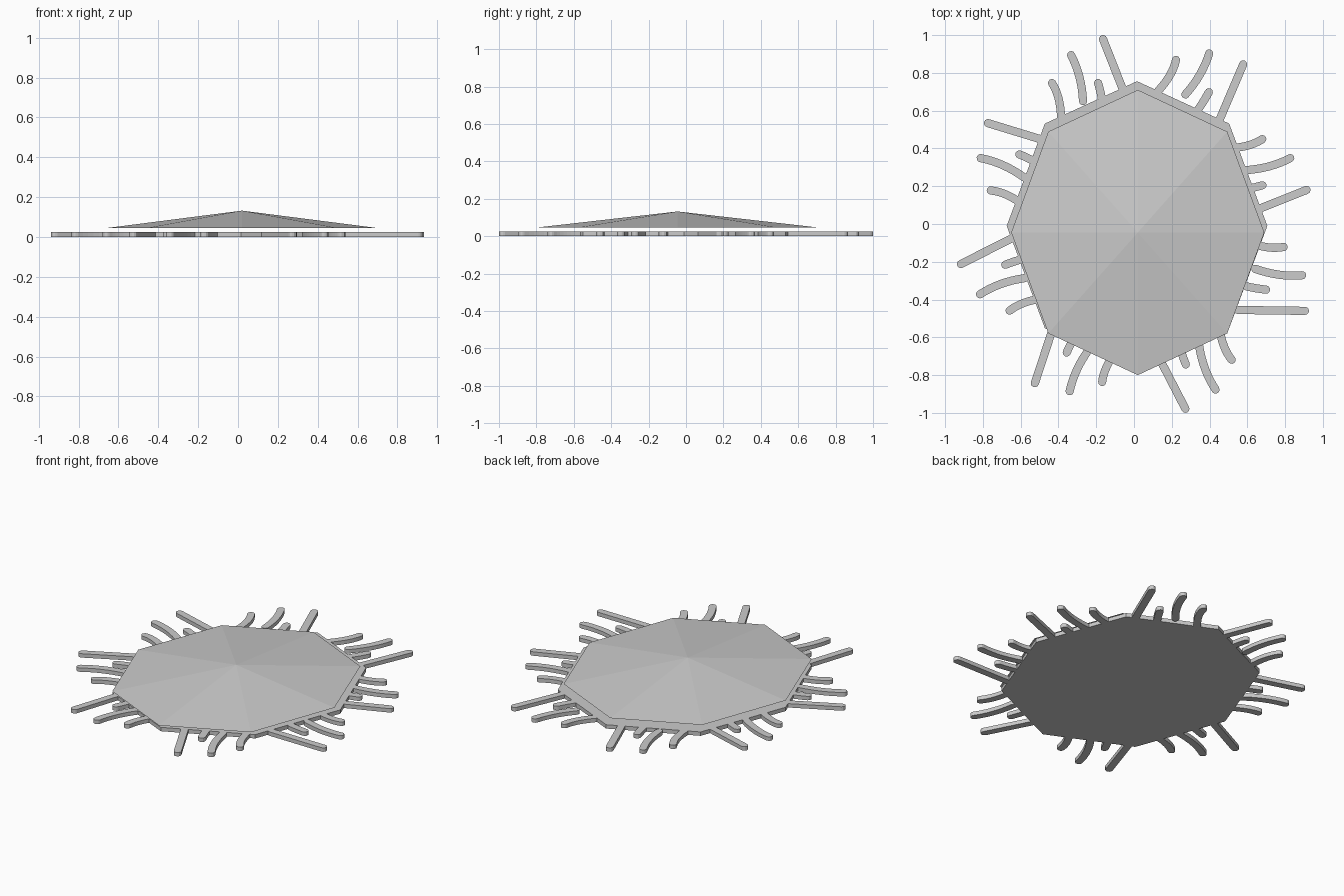
import bpy, bmesh, math
from mathutils import Vector, Matrix

if "Cube" in bpy.data.objects:
    bpy.data.objects.remove(bpy.data.objects["Cube"])

THICK = 0.024   # plate and leg thickness
RAD = 0.0215    # half width of a leg


def finish(name, bm):
    bmesh.ops.recalc_face_normals(bm, faces=bm.faces)
    me = bpy.data.meshes.new(name)
    bm.to_mesh(me)
    bm.free()
    ob = bpy.data.objects.new(name, me)
    bpy.context.collection.objects.link(ob)
    return ob


def octagon_cone(name, center, rx, ry, z0, z1, top):
    """Eight-sided prism (top=1) or pyramid (top=0), stretched to an oval."""
    bm = bmesh.new()
    bmesh.ops.create_cone(bm, cap_ends=True, segments=8, radius1=1, radius2=top, depth=1)
    m = Matrix.Translation((*center, (z0 + z1) / 2)) @ Matrix.Diagonal((rx, ry, z1 - z0, 1))
    bm.transform(m)
    return finish(name, bm)


def leg(name, tip, mid, root):
    """Flat strip with rounded ends along a curve through three points."""
    ctrl = 2 * mid - (tip + root) / 2
    n = 8
    left, right = [], []
    for i in range(n + 1):
        t = i / n
        p = tip * (1 - t) ** 2 + ctrl * 2 * t * (1 - t) + root * t * t
        d = ((ctrl - tip) * (1 - t) + (root - ctrl) * t).normalized()
        side = Vector((-d.y, d.x)) * RAD
        left.append(p + side)
        right.append(p - side)

    def cap(c, start):
        # half circle running clockwise from the start point
        return [c + Matrix.Rotation(-math.pi * k / 6, 2) @ (start - c) for k in range(1, 6)]

    outline = left + cap(root, left[-1]) + right[::-1] + cap(tip, right[0])
    bm = bmesh.new()
    face = bm.faces.new([bm.verts.new((p.x, p.y, 0)) for p in outline])
    ext = bmesh.ops.extrude_face_region(bm, geom=[face])
    bmesh.ops.translate(bm, vec=(0, 0, THICK),
                        verts=[v for v in ext["geom"] if isinstance(v, bmesh.types.BMVert)])
    return finish(name, bm)


# Base plate and the low roof floating just above it
octagon_cone("base_plate", (0.016, -0.01), 0.69, 0.766, 0, THICK, 1)
octagon_cone("roof", (0.02, -0.045), 0.67, 0.755, 0.046, 0.132, 0)

# One cluster of four legs: tip, middle, root relative to the long leg's tip
CLUSTER = {
    "long_leg": ((0, 0), (0.065, -0.165), (0.13, -0.33)),
    "short_leg": ((-0.026, -0.233), (-0.013, -0.283), (-0.003, -0.333)),
    "curved_leg": ((-0.169, -0.085), (-0.125, -0.20), (-0.106, -0.328)),
    "middle_leg": ((-0.27, -0.233), (-0.236, -0.312), (-0.222, -0.415)),
}
# Long leg tip x, y and turn in degrees for each cluster around the rim
PLACES = [
    (-0.164, 0.979, 0), (-0.773, 0.534, 51.5), (-0.916, -0.212, 95.4), (-0.525, -0.843, 140.3),
    (0.272, -0.978, 185.8), (0.905, -0.46, 247.7), (0.913, 0.18, 270.2), (0.578, 0.845, 315.4),
]
for i, (x, y, turn) in enumerate(PLACES):
    rot = Matrix.Rotation(math.radians(turn), 2)
    for name, pts in CLUSTER.items():
        leg(f"{name}_{i + 1}", *[rot @ Vector(p) + Vector((x, y)) for p in pts])
